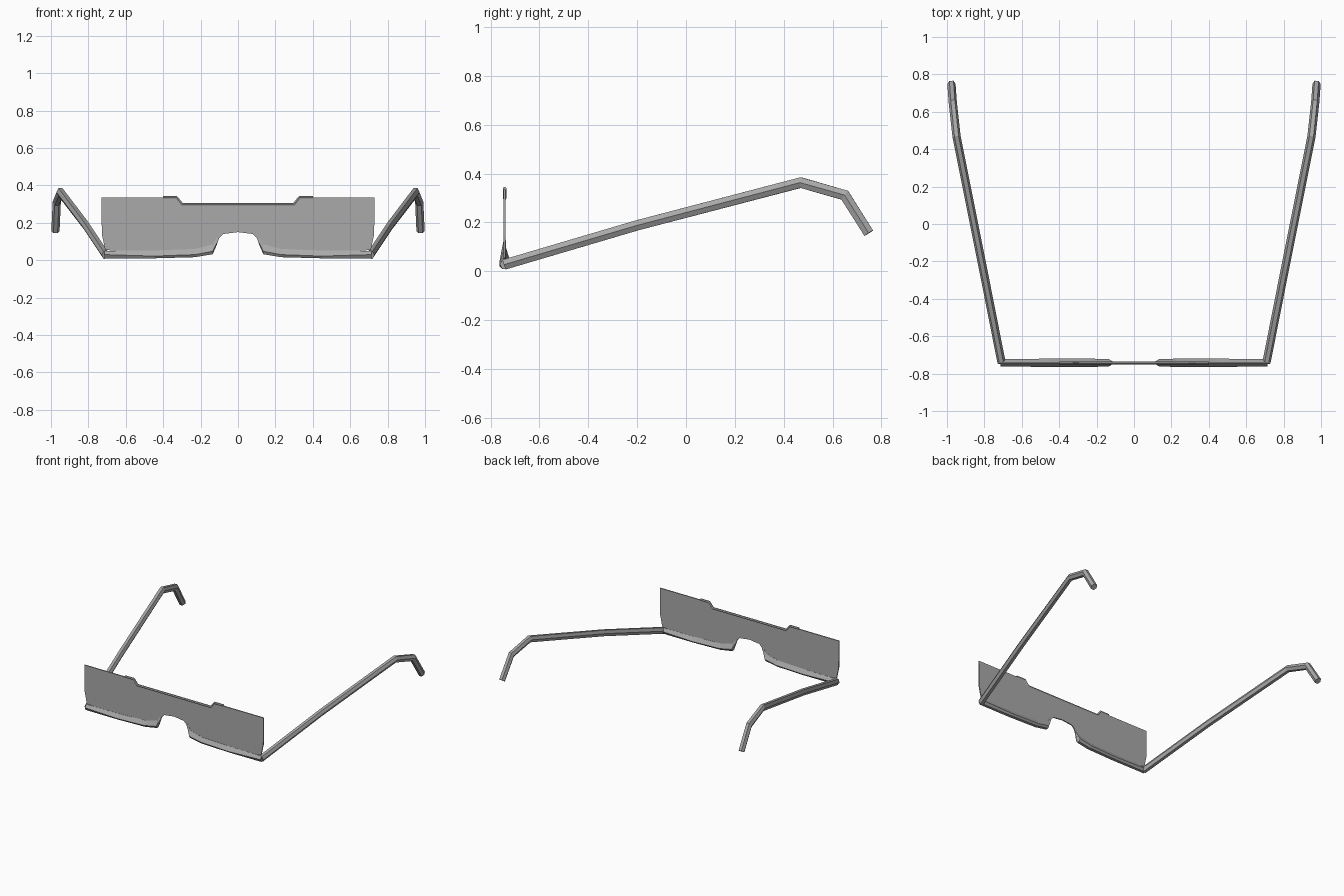
import bpy, bmesh
from mathutils import Vector

cube = bpy.data.objects.get("Cube")
if cube:
    bpy.data.objects.remove(cube)


def material(name, value):
    m = bpy.data.materials.new(name)
    m.use_nodes = True
    colour = (value, value, value, 1)
    m.diffuse_color = colour
    m.node_tree.nodes["Principled BSDF"].inputs["Base Color"].default_value = colour
    return m


GREY = material("frame grey", 0.4)
FRONT = -0.742
# Six-sided section, flat on top and bottom
HEX = [(1, 0), (0.5, 1), (-0.5, 1), (-1, 0), (-0.5, -1), (0.5, -1)]


def finish(bm, name):
    bmesh.ops.recalc_face_normals(bm, faces=bm.faces)
    mesh = bpy.data.meshes.new(name)
    bm.to_mesh(mesh)
    bm.free()
    mesh.materials.append(GREY)
    obj = bpy.data.objects.new(name, mesh)
    bpy.context.collection.objects.link(obj)
    return obj


def loft(name, rings):
    """Skin closed rings of points and cap both ends."""
    bm = bmesh.new()
    rows = [[bm.verts.new(p) for p in ring] for ring in rings]
    for a, b in zip(rows, rows[1:]):
        for i in range(len(a)):
            j = (i + 1) % len(a)
            bm.faces.new((a[i], a[j], b[j], b[i]))
    bm.faces.new(rows[0])
    bm.faces.new(rows[-1])
    return finish(bm, name)


def sweep(name, points, width, height, side):
    """Sweep the six-sided section along a path with mitred corners."""
    pts = [Vector(p) for p in points]
    rings = []
    for i, p in enumerate(pts):
        before = (p - pts[max(i - 1, 0)]).normalized()
        after = (pts[min(i + 1, len(pts) - 1)] - p).normalized()
        along = (before + after).normalized()
        across = (side - along * side.dot(along)).normalized()
        up = across.cross(along)
        stretch = 1 / max(along.dot(after if after.length else before), 0.5)
        rings.append([p + across * u * width + up * v * height * stretch for u, v in HEX])
    return loft(name, rings)


def mirrored(points):
    return points + [(-x, z) for x, z in reversed(points) if x > 0]


# Single shield lens with nose cut-out and stepped top
outline = mirrored([(0, 0.15), (0.08, 0.14), (0.1, 0.12), (0.12, 0.065), (0.14, 0.045),
                    (0.2, 0.035), (0.6, 0.03), (0.65, 0.05), (0.71, 0.055), (0.728, 0.14),
                    (0.73, 0.335), (0.33, 0.335), (0.3, 0.3)])
loft("shield_lens", [[(x, FRONT + y, z) for x, z in outline] for y in (-0.004, 0.004)])

# Thin trim along the stepped top edge
trim = [(0.4, 0.337), (0.33, 0.337), (0.3, 0.3), (-0.3, 0.3), (-0.33, 0.337), (-0.4, 0.337)]
sweep("top_trim", [(x, FRONT, z) for x, z in trim], 0.008, 0.007, Vector((0, 1, 0)))

# Lower rims: x, bottom, widest height, top edge, half depth
RIM = [(0.715, 0.01, 0.03, 0.05, 0.02), (0.45, 0.01, 0.022, 0.052, 0.022),
       (0.23, 0.016, 0.03, 0.06, 0.022), (0.135, 0.032, 0.048, 0.085, 0.02),
       (0.112, 0.085, 0.095, 0.125, 0.006)]
# Temples: rise backwards, then hook down behind the ear
TEMPLE = [(0.708, -0.742, 0.028), (0.815, -0.2, 0.188), (0.949, 0.47, 0.363),
          (0.969, 0.65, 0.311), (0.976, 0.748, 0.156)]

for label, s in (("left", 1), ("right", -1)):
    loft(label + "_lower_rim",
         [[(s * x, FRONT - d * 0.5, low), (s * x, FRONT - d, mid), (s * x, FRONT - 0.005, top),
           (s * x, FRONT + 0.005, top), (s * x, FRONT + d, mid), (s * x, FRONT + d * 0.5, low)]
          for x, low, mid, top, d in RIM])
    sweep(label + "_temple", [(s * x, y, z) for x, y, z in TEMPLE],
          0.022, 0.021, Vector((1, 0, 0)))
